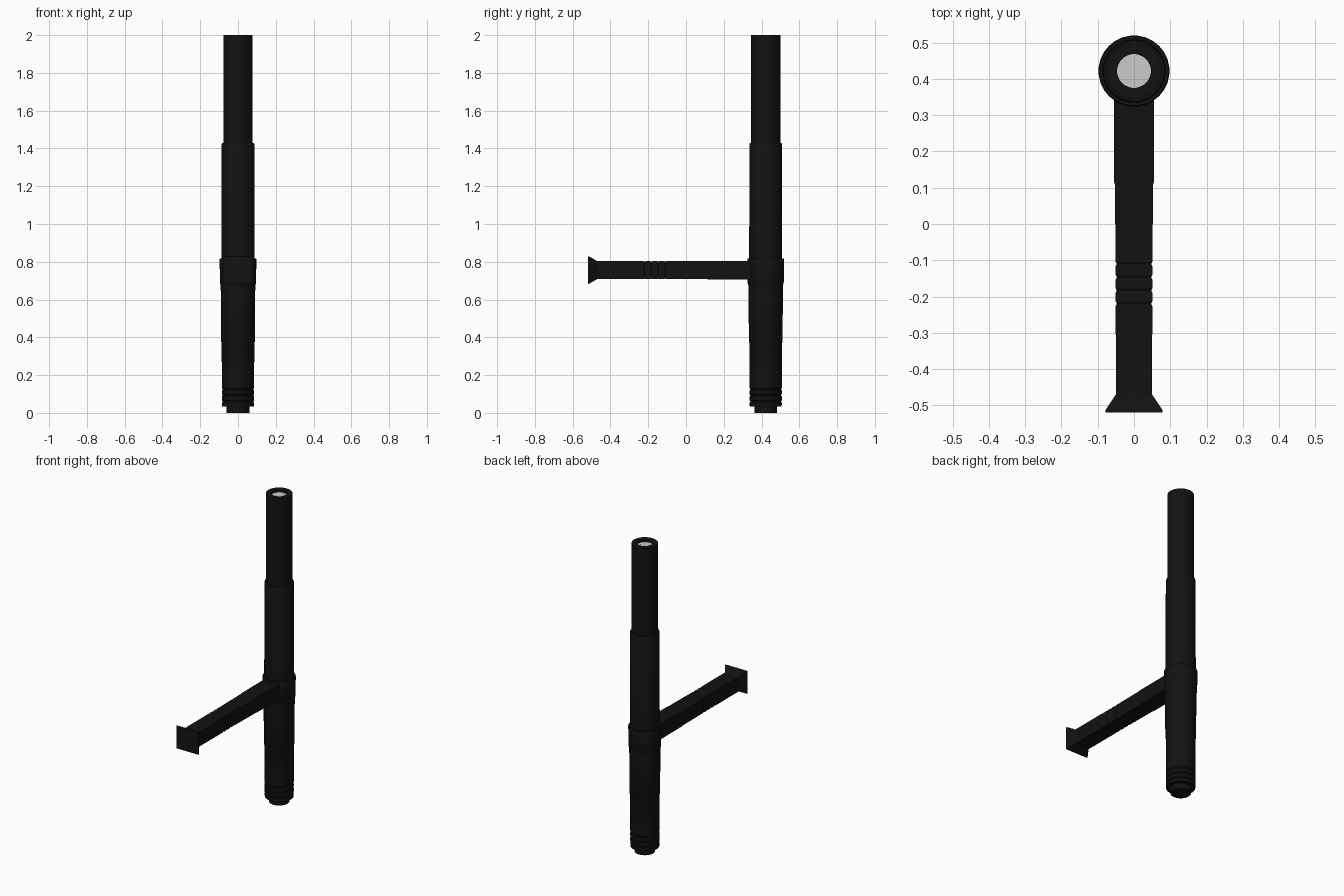
import bpy, bmesh, math
from mathutils import Matrix

if "Cube" in bpy.data.objects:
    bpy.data.objects.remove(bpy.data.objects["Cube"])

SHAFT_Y, GRIP_Z = 0.422, 0.756


def material(name, value):
    m = bpy.data.materials.new(name)
    m.diffuse_color = (value, value, value, 1)
    m.use_nodes = True
    m.node_tree.nodes["Principled BSDF"].inputs["Base Color"].default_value = m.diffuse_color
    return m


def loft(name, profile, sides, matrix, mat=None, smooth=True):
    """Stack rings (height, half width a, half width b) along local z and cap both ends."""
    bm = bmesh.new()
    k = math.sqrt(2) if sides == 4 else 1
    rings = []
    for h, a, b in profile:
        ring = []
        for i in range(sides):
            t = 2 * math.pi * (i + 0.5) / sides
            ring.append(bm.verts.new((k * a * math.cos(t), k * b * math.sin(t), h)))
        rings.append(ring)
    for lo, hi in zip(rings, rings[1:]):
        for i in range(sides):
            j = (i + 1) % sides
            bm.faces.new((lo[i], lo[j], hi[j], hi[i]))
    bm.faces.new(rings[0][::-1])
    bm.faces.new(rings[-1])
    bmesh.ops.recalc_face_normals(bm, faces=bm.faces)
    me = bpy.data.meshes.new(name)
    bm.to_mesh(me)
    bm.free()
    me.transform(matrix)
    ob = bpy.data.objects.new(name, me)
    bpy.context.collection.objects.link(ob)
    if mat:
        me.materials.append(mat)
    if smooth:
        bpy.ops.object.select_all(action='DESELECT')
        ob.select_set(True)
        bpy.context.view_layer.objects.active = ob
        bpy.ops.object.shade_smooth_by_angle(angle=math.radians(30))
    return ob


def grooves(centres, half, depth, radius):
    """Profile points for a row of small V grooves."""
    pts = []
    for c in centres:
        pts += [(c - half, radius), (c, radius - depth), (c + half, radius)]
    return pts


def round_part(name, pts, mat=None):
    return loft(name, [(h, r, r) for h, r in pts], 28,
                Matrix.Translation((0, SHAFT_Y, 0)), mat)


black = material("black_rubber", 0.006)

# Lower shaft: end plug, ridged foot, tapered grip
round_part("end_plug", [(0, 0.06), (0.05, 0.06)], black)
round_part("lower_shaft",
           [(0.035, 0.085)] + grooves((0.06, 0.093, 0.125), 0.007, 0.005, 0.086)
           + [(0.37, 0.087), (0.375, 0.0895), (0.66, 0.092), (0.69, 0.092)], black)

# Collar that holds the side grip
round_part("collar", [(0.675, 0.092), (0.685, 0.096), (0.812, 0.098), (0.817, 0.096)], black)

# Telescoping upper shaft
round_part("middle_shaft", [(0.80, 0.088), (1.422, 0.087), (1.43, 0.084)], black)

# Open tip with a shallow recess
round_part("upper_shaft", [(1.42, 0.078), (2.0, 0.078), (2.0, 0.047), (1.982, 0.047)], black)

# Grey tip insert and its central button
round_part("tip_insert", [(1.975, 0.0468), (1.984, 0.0468)])
round_part("tip_button", [(1.98, 0.027), (1.987, 0.027)])

# Square side grip, running along y, with finger grooves and a flared end
grip = [(-0.52, 0.079, 0.073), (-0.514, 0.079, 0.073), (-0.47, 0.050, 0.0475)]
for y, w in grooves((-0.22, -0.183, -0.147, -0.11), 0.006, 0.003, 0.0505):
    grip.append((y, w, w - 0.003))
grip += [(0.11, 0.053, 0.0475), (0.115, 0.0545, 0.0485), (0.37, 0.056, 0.0485)]
to_y = Matrix.Translation((0, 0, GRIP_Z)) @ Matrix.Rotation(math.radians(-90), 4, 'X')
loft("side_grip", grip, 4, to_y, black, smooth=False)
